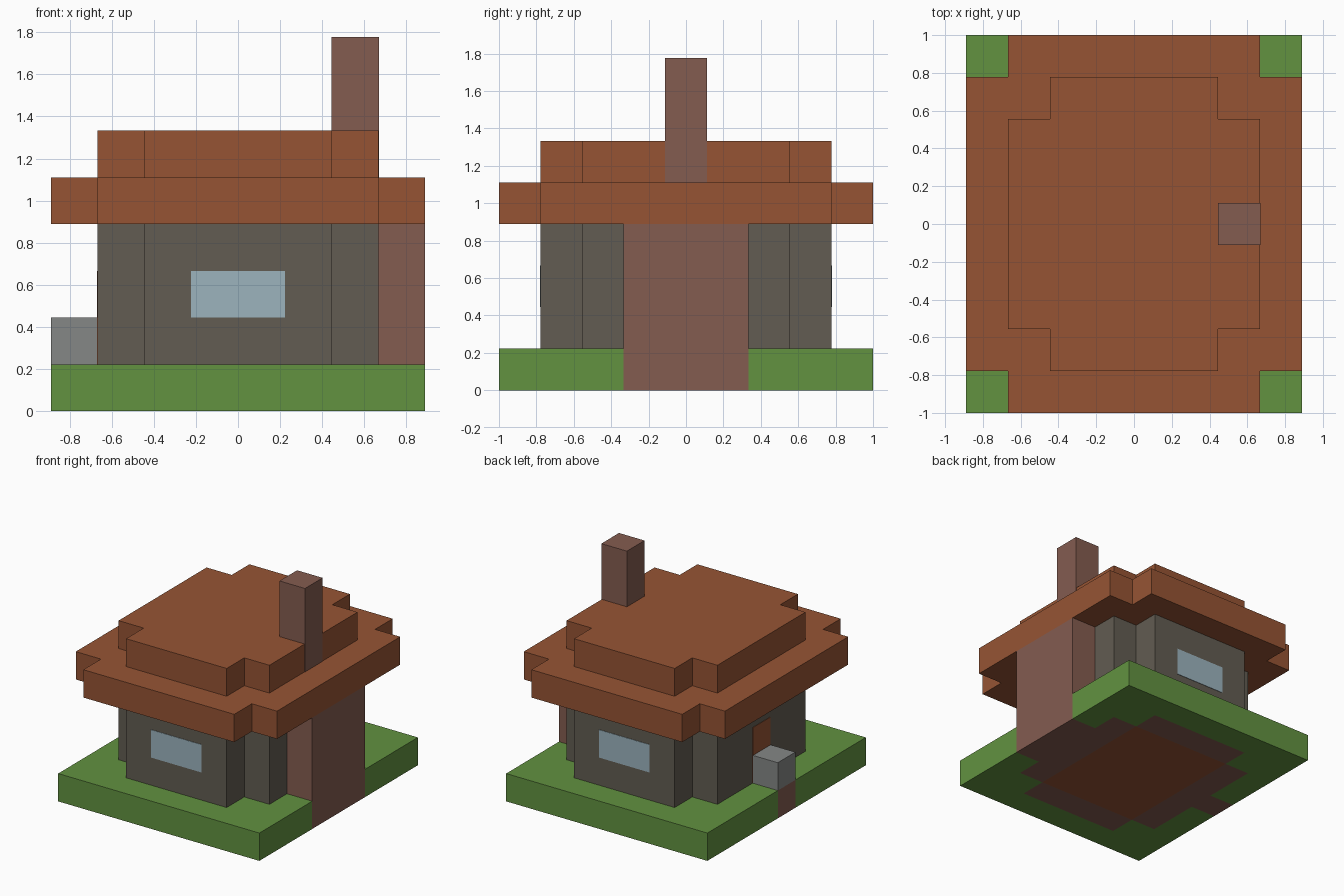
import bpy
import bmesh
from mathutils import Vector

if "Cube" in bpy.data.objects:
    bpy.data.objects.remove(bpy.data.objects["Cube"], do_unlink=True)

U = 2 / 9        # edge of one building block
PROUD = 0.015    # how far flush panels stand out, in blocks


def material(name, *rgb):
    """Make a flat material from 8-bit display values."""
    lin = [((c / 255 + 0.055) / 1.055) ** 2.4 for c in rgb] + [1]
    m = bpy.data.materials.new(name)
    m.use_nodes = True
    m.diffuse_color = lin
    shader = next(n for n in m.node_tree.nodes if n.type == "BSDF_PRINCIPLED")
    shader.inputs["Base Color"].default_value = lin
    return m


grass = material("grass green", 98, 146, 64)
brick = material("brick brown", 132, 92, 80)
wood = material("orange wood", 150, 84, 52)
stone = material("dark stone", 98, 92, 82)
glass = material("pale blue glass", 156, 180, 190)
step_grey = material("light grey stone", 133, 135, 134)


def finish(bm, name, *mats):
    """Scale from blocks to units and link the object."""
    bmesh.ops.recalc_face_normals(bm, faces=bm.faces[:])
    bmesh.ops.scale(bm, vec=(U, U, U), verts=bm.verts[:])
    mesh = bpy.data.meshes.new(name)
    bm.to_mesh(mesh)
    bm.free()
    for m in mats:
        mesh.materials.append(m)
    ob = bpy.data.objects.new(name, mesh)
    bpy.context.scene.collection.objects.link(ob)
    return ob


def raise_up(bm, height):
    """Extrude a flat sheet into a closed solid."""
    new = bmesh.ops.extrude_face_region(bm, geom=bm.faces[:])["geom"]
    verts = [g for g in new if isinstance(g, bmesh.types.BMVert)]
    bmesh.ops.translate(bm, vec=(0, 0, height), verts=verts)


def block(name, low, high, mat):
    low, high = Vector(low), Vector(high)
    bm = bmesh.new()
    bmesh.ops.create_cube(bm, size=1)
    bmesh.ops.scale(bm, vec=high - low, verts=bm.verts[:])
    bmesh.ops.translate(bm, vec=(low + high) / 2, verts=bm.verts[:])
    return finish(bm, name, mat)


def notched_slab(name, half_x, half_y, z0, z1, mat):
    """Rectangle with a one-block notch in each corner, extruded."""
    quarter = [(half_x, half_y - 1), (half_x - 1, half_y - 1), (half_x - 1, half_y)]
    flip = quarter[::-1]
    outline = (quarter + [(-x, y) for x, y in flip]
               + [(-x, -y) for x, y in quarter] + [(x, -y) for x, y in flip])
    bm = bmesh.new()
    bm.faces.new([bm.verts.new((x, y, z0)) for x, y in outline])
    raise_up(bm, z1 - z0)
    return finish(bm, name, mat)


def ground_index(x, y):
    """Grass, brick footing or wooden floor for a block of the base."""
    x, y = x * 0.98, y * 0.98
    ax, ay = abs(x), abs(y)
    if ax < 2 and ay < 2.5:
        return 2
    footing = (ax < 3 and ay < 2.5) or (ax < 2 and ay < 3.5)
    hearth = x > 3 and ay < 1.5
    path = x < -3 and ay < 0.5
    return 1 if footing or hearth or path else 0


# Base of blocks, coloured by position
bm = bmesh.new()
bmesh.ops.create_grid(bm, x_segments=8, y_segments=9, size=0.5)
bmesh.ops.scale(bm, vec=(8, 9, 1), verts=bm.verts[:])
raise_up(bm, 1)
for f in bm.faces:
    c = f.calc_center_median()
    f.material_index = ground_index(c.x, c.y)
finish(bm, "base", grass, brick, wood)

# Walls and the two roof tiers
notched_slab("walls", 3, 3.5, 1, 4, stone)
notched_slab("roof_eaves", 4, 4.5, 4, 5, wood)
notched_slab("roof_top", 3, 3.5, 5, 6, wood)

# Front and back windows
for name, side in (("front_window", -1), ("back_window", 1)):
    ys = sorted((side * 3.49, side * (3.5 + PROUD)))
    block(name, (-1, ys[0], 2), (1, ys[1], 3), glass)

# Door and doorstep on one side
block("door", (-3 - PROUD, -0.5, 1), (-2.99, 0.5, 3), wood)
block("doorstep", (-4, -0.5, 1), (-3, 0.5, 2), step_grey)

# Fireplace and chimney on the other
block("fireplace", (3, -1.5, 1), (4, 1.5, 4), brick)
block("chimney", (2, -0.5, 5), (3 + PROUD, 0.5, 8), brick)
